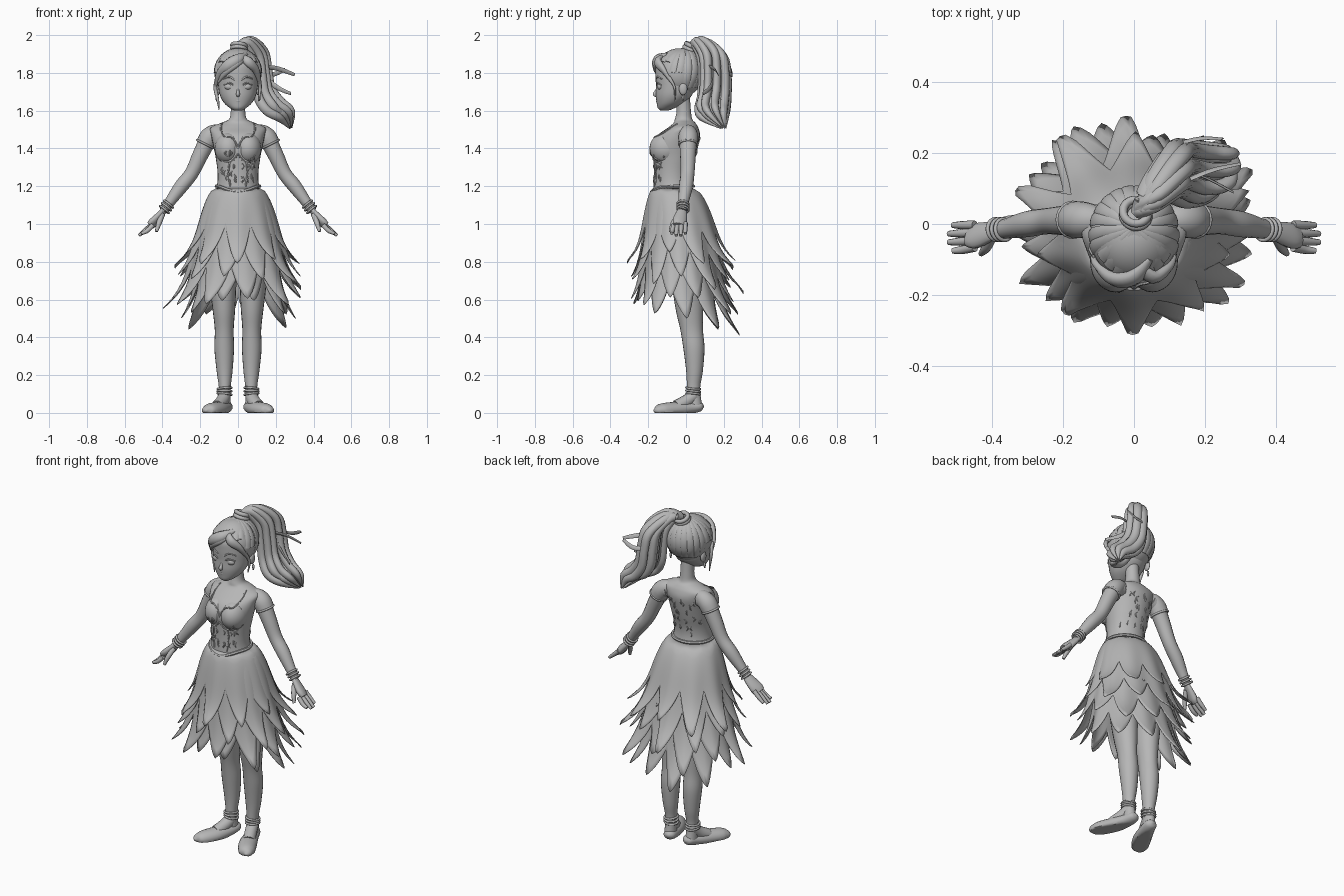
import bpy, bmesh, math, random
from mathutils import Vector, Matrix

random.seed(4)
if "Cube" in bpy.data.objects:
    bpy.data.objects.remove(bpy.data.objects["Cube"])

grey = bpy.data.materials.new("plain_grey")
grey.use_nodes = True
grey.diffuse_color = (0.47, 0.47, 0.47, 1)
grey.node_tree.nodes["Principled BSDF"].inputs["Base Color"].default_value = grey.diffuse_color
SIDES = (("left", 1), ("right", -1))


def finish(name, bm):
    bmesh.ops.recalc_face_normals(bm, faces=bm.faces)
    me = bpy.data.meshes.new(name)
    bm.to_mesh(me)
    bm.free()
    me.materials.append(grey)
    ob = bpy.data.objects.new(name, me)
    bpy.context.collection.objects.link(ob)
    bpy.ops.object.select_all(action="DESELECT")
    ob.select_set(True)
    bpy.context.view_layer.objects.active = ob
    bpy.ops.object.shade_smooth_by_angle(angle=math.radians(50))
    return ob


def smooth_path(pts, steps=5):
    """Catmull-Rom resampling of points of any dimension."""
    p = [pts[0]] + list(pts) + [pts[-1]]
    out = []
    for a, b, c, d in zip(p, p[1:], p[2:], p[3:]):
        for k in range(steps):
            t = k / steps
            out.append([0.5 * (2*y + (z-x)*t + (2*x-5*y+4*z-w)*t*t + (3*y-x-3*z+w)*t**3)
                        for x, y, z, w in zip(a, b, c, d)])
    return out + [list(pts[-1])]


def skin(name, rings, caps=True):
    bm = bmesh.new()
    vs = [[bm.verts.new(v) for v in ring] for ring in rings]
    n = len(vs[0])
    for r, s in zip(vs, vs[1:]):
        for i in range(n):
            j = (i + 1) % n
            bm.faces.new((r[i], r[j], s[j], s[i]))
    if caps:
        bm.faces.new(vs[0])
        bm.faces.new(vs[-1])
    return finish(name, bm)


def loft(name, rows, sides=32):
    """Stack of horizontal ellipses: z, centre x, centre y, radius x, radius y."""
    angs = [math.tau * i / sides for i in range(sides)]
    return skin(name, [[(cx + rx*math.cos(a), cy + ry*math.sin(a), z) for a in angs]
                       for z, cx, cy, rx, ry in smooth_path(rows)])


def tube(name, pts, flat=1.0, sides=10, up=(0, 0, 1), floor=None, s=1):
    """Tapered tube through (x, y, z, radius); flat squashes it along up."""
    path = smooth_path([(p[0]*s,) + tuple(p[1:]) for p in pts])
    rings = []
    for i, (x, y, z, r) in enumerate(path):
        a, b = path[max(i-1, 0)], path[min(i+1, len(path)-1)]
        t = (Vector(b[:3]) - Vector(a[:3])).normalized()
        side = t.cross(Vector(up)).normalized()
        nor = side.cross(t)
        r = max(r, 0.001)
        ring = [Vector((x, y, z)) + side*r*math.cos(k*math.tau/sides)
                + nor*r*flat*math.sin(k*math.tau/sides) for k in range(sides)]
        if floor is not None:
            for v in ring:
                v.z = max(v.z, floor)
        rings.append(ring)
    return skin(name, rings)


def ball(name, c, radii, cuts=()):
    bm = bmesh.new()
    bmesh.ops.create_uvsphere(bm, u_segments=28, v_segments=18, radius=1)
    bmesh.ops.transform(bm, verts=bm.verts,
                        matrix=Matrix.Translation(c) @ Matrix.Diagonal((*radii, 1)))
    for co, no in cuts:
        bmesh.ops.bisect_plane(bm, geom=bm.verts[:] + bm.edges[:] + bm.faces[:],
                               plane_co=co, plane_no=no, clear_outer=True)
    return finish(name, bm)


def hoop(name, c, axis, big, small):
    q = Vector(axis).to_track_quat("Z", "Y")
    rings = []
    for i in range(25):
        a = math.tau * i / 24
        d = Vector((math.cos(a), math.sin(a), 0))
        rings.append([Vector(c) + q @ (d*(big + small*math.cos(b)) + Vector((0, 0, small*math.sin(b))))
                      for b in [math.tau*k/8 for k in range(8)]])
    return skin(name, rings, caps=False)


# Torso and neck
TORSO = [(1.1, 0, -.06, .14, .12), (1.2, 0, -.07, .112, .102), (1.27, 0, -.07, .108, .1),
         (1.35, 0, -.062, .118, .112), (1.41, 0, -.058, .13, .122), (1.47, 0, -.038, .142, .112),
         (1.51, 0, -.015, .145, .08), (1.535, 0, -.008, .09, .058), (1.555, 0, -.013, .048, .046),
         (1.6, 0, -.012, .038, .038), (1.68, 0, -.02, .038, .04)]
loft("torso", TORSO)
loft("hips", [(1.15, 0, -.05, .13, .11), (1.0, 0, -.01, .16, .13), (.88, 0, 0, .15, .12), (.8, 0, .01, .1, .08)])
BUST, BUST_SIZE = Vector((.052, -.105, 1.4)), Vector((.072, .088, .085))
for side, s in SIDES:
    ball(side + "_bust", (BUST.x*s, BUST.y, BUST.z), BUST_SIZE)


def skin_point(x, z, back=False):
    """Point on the torso surface at x, z."""
    row = min(smooth_path(TORSO, 20), key=lambda r: abs(r[0] - z))
    h = row[4] * math.sqrt(max(0, 1 - (x / row[3])**2))
    if back:
        return (x, row[2] + h, z)
    q = 1 - ((abs(x) - BUST.x) / BUST_SIZE.x)**2 - ((z - BUST.z) / BUST_SIZE.z)**2
    return (x, min(row[2] - h, BUST.y - BUST_SIZE.y*math.sqrt(q) if q > 0 else 1), z)


# Bodice trims, waistband and leaf embroidery
for side, s in SIDES:
    for k, line in enumerate(([(.085, 1.53), (.09, 1.5), (.075, 1.465), (.04, 1.46), (.015, 1.435), (0, 1.40)],
                              [(.115, 1.36), (.07, 1.33), (.03, 1.335), (0, 1.37)],
                              [(.045, 1.32), (.05, 1.27), (.04, 1.2)])):
        tube(f"{side}_bodice_trim_{k}", [skin_point(x*s, z) + (.005,) for x, z in line], sides=6)
    for i in range(26):
        back = i > 13
        x, z = random.uniform(.01, .09), random.uniform(1.22, 1.47 if back else 1.38)
        bend = random.uniform(-.012, .012)
        tube(f"{side}_leaf_{i}", [skin_point((x + bend*d*d)*s, z + .016*d, back) + (.005*(1.1 - abs(d)),)
                                  for d in (-1, 0, 1)], sides=6, up=(0, 1, 0))
for k in range(2):
    band = []
    for i in range(33):
        a = math.tau * i / 32
        dip = max(0, -math.sin(a))**4
        grow = 1 + .07*dip + .05*k
        band.append((.115*grow*math.cos(a), -.068 + .107*grow*math.sin(a), 1.2 - .028*k - .03*dip, .009))
    tube(f"waistband_{k}", band, sides=6)


# Skirt: nested bell layers whose pointed petals flare at the tips
def skirt_layer(name, petals, tip_z, rx, ry, tilt, shrink, phase):
    top, cols, rows = 1.19, 14, 14
    tips = [random.uniform(-.04, .04) for _ in range(petals)]
    rings = [[] for _ in range(rows + 1)]
    for i in range(petals * cols):
        petal, u = i // cols, (i % cols) / cols * 2 - 1
        a = math.tau * (i / cols + phase) / petals
        span = top - tip_z + tilt * math.sin(a)
        hem = 1 - .17/span + (.17 + tips[petal])/span * (1 - abs(u)**1.3)
        for j, ring in enumerate(rings):
            t = hem * j / rows
            f = .7*t**.52 + .3*min(t, 1.04)**6
            k = shrink * (1 + .03*t*math.cos(math.pi * u) + .012*math.sin(3*a + phase))
            lean = .02 * t**6 * math.sin(2.3 * petal)
            ring.append((k*(.115 + (rx - .115)*f) * math.cos(a + lean),
                         -.068*(1 - min(f, 1)) + k*(.105 + (ry - .105)*f) * math.sin(a + lean), top - span*t))
    mod = skin(name, rings, caps=False).modifiers.new("thickness", "SOLIDIFY")
    mod.thickness = .004


skirt_layer("skirt_outer", 10, .81, .315, .28, .02, 1.0, .0)
skirt_layer("skirt_second", 11, .70, .35, .285, .03, .985, .4)
skirt_layer("skirt_third", 11, .58, .375, .29, .03, .965, .0)
skirt_layer("skirt_inner", 10, .50, .315, .29, .06, .94, .5)
skirt_layer("skirt_lining", 9, .85, .22, .2, .0, .9, .2)

# Arms, hands, legs and shoes
for side, s in SIDES:
    tube(side + "_arm", [(.10, .015, 1.475, .04), (.15, .012, 1.455, .046), (.197, .01, 1.37, .042),
                         (.245, .008, 1.27, .037), (.3, 0, 1.2, .037), (.355, -.012, 1.125, .029),
                         (.395, -.02, 1.07, .023)], up=(0, 1, 0), sides=16, s=s)
    tube(side + "_sleeve", [(.09, .01, 1.492, .035), (.125, .012, 1.48, .047), (.152, .012, 1.458, .052),
                            (.172, .012, 1.425, .05)], up=(0, 1, 0), sides=18, s=s)
    hoop(side + "_sleeve_hem", (.173*s, .012, 1.423), (.45*s, 0, -.9), .048, .006)
    for k in range(3):
        hoop(f"{side}_bracelet_{k}", ((.368 + .011*k)*s, -.016, 1.105 - .014*k), (.6*s, -.1, -.75), .03, .006)
        hoop(f"{side}_anklet_{k}", (.071*s, .038, .1 + .015*k), (.1*s*(k-1), .1, 1), .037, .006)
    tube(side + "_palm", [(.385, -.018, 1.08, .022), (.41, -.024, 1.05, .032), (.445, -.033, 1.012, .039),
                          (.465, -.035, .992, .032)], flat=.55, sides=14, up=(.2, .35, 1), s=s)
    for k in range(4):
        y, reach = -.066 + .021*k, (.85, 1, 1, .85)[k]
        drop = .004 * k - .012
        tube(f"{side}_finger_{k}", [(.45, y, 1.006 + drop, .0125), (.45 + .038*reach, y*1.1, .975 + drop, .012),
                                    (.45 + .074*reach, y*1.15, 1.01 - .071*reach, .008)], s=s)
    tube(side + "_thumb", [(.4, -.035, 1.05, .014), (.418, -.067, 1.005, .014),
                           (.432, -.084, .96, .008)], s=s)
    loft(side + "_leg", [(z, x*s, y, rx, ry) for z, x, y, rx, ry in (
        (.95, .08, 0, .08, .09), (.7, .08, .01, .072, .085), (.55, .075, .018, .06, .073),
        (.44, .073, .03, .05, .06), (.34, .073, .042, .052, .056), (.22, .071, .045, .042, .044),
        (.13, .07, .04, .031, .035), (.04, .07, .045, .032, .04))], 20)
    tube(side + "_instep", [(.07, .045, .095, .033), (.083, .005, .064, .034), (.108, -.05, .034, .034)], s=s, sides=14)
    tube(side + "_shoe", [(.056, .093, .035, .008), (.06, .075, .034, .032), (.075, .02, .026, .041),
                          (.108, -.06, .018, .05), (.145, -.125, .014, .046), (.165, -.153, .013, .03),
                          (.172, -.17, .012, .006)], flat=.8, sides=20, floor=0, s=s)

# Head and face
loft("head", [(1.6, 0, -.115, .018, .018), (1.613, 0, -.105, .042, .044), (1.64, 0, -.083, .073, .072),
              (1.68, 0, -.065, .095, .095), (1.73, 0, -.055, .104, .104), (1.79, 0, -.05, .107, .112),
              (1.85, 0, -.045, .1, .112), (1.9, 0, -.03, .07, .08), (1.925, 0, -.02, .015, .015)])
tube("nose", [(0, -.152, 1.72, .005), (0, -.16, 1.7, .008), (0, -.166, 1.686, .0105), (0, -.153, 1.677, .006)],
     up=(0, 1, 0))
tube("upper_lip", [(-.036, -.13, 1.658, .003), (0, -.152, 1.65, .007), (.036, -.13, 1.658, .003)])
tube("lower_lip", [(-.028, -.13, 1.65, .003), (0, -.147, 1.64, .008), (.028, -.13, 1.65, .003)])
for side, s in SIDES:
    ball(side + "_eye", (.045*s, -.136, 1.727), (.026, .017, .018))
    tube(side + "_upper_lid", [(.018, -.153, 1.729, .003), (.043, -.153, 1.747, .004), (.074, -.131, 1.735, .003)], s=s)
    tube(side + "_brow", [(.018, -.157, 1.763, .004), (.045, -.15, 1.779, .005), (.078, -.126, 1.767, .003)], s=s)
    ball(side + "_ear", (.105*s, -.015, 1.715), (.012, .022, .032))
    tube(side + "_earring", [(.112*s, -.015, 1.683, .004), (.113*s, -.016, 1.67, .007), (.113*s, -.016, 1.65, .003)],
         up=(0, 1, 0))

# Hair swept up into a tie
HAIR, SIZE = Vector((0, -.035, 1.8)), (.124, .13, .13)
ball("hair_cap", HAIR, SIZE, [((0, -.16, 1.85), (0, -.77, -.63)), ((0, 0, 1.675), (0, .25, -.97))])
for k in range(22):
    a = math.tau * k / 22
    low = 1.1 if math.sin(a) < -.5 else 1.55 if math.sin(a) < .1 else 2.2
    pts = []
    for j in range(6):
        p = .12 + (low - .12) * j / 5
        pts.append((HAIR.x + SIZE[0]*math.sin(p)*math.cos(a), HAIR.y + SIZE[1]*math.sin(p)*math.sin(a) + .03*(1 - j/5),
                    HAIR.z + SIZE[2]*math.cos(p), .006 + .013*math.sin(p)))
    tube(f"swept_lock_{k}", pts, flat=.25, up=(math.cos(a), math.sin(a), .5), sides=8)
FRINGE = {"long_fringe": [(.045, -.1, 1.9, .01), (0, -.15, 1.875, .028), (-.055, -.155, 1.84, .03), (-.1, -.115, 1.79, .02), (-.118, -.08, 1.73, .006)],
          "lower_fringe": [(.04, -.13, 1.88, .01), (-.01, -.16, 1.85, .022), (-.065, -.15, 1.805, .018), (-.105, -.11, 1.75, .005)],
          "short_fringe": [(.02, -.12, 1.89, .012), (.055, -.15, 1.86, .026), (.095, -.12, 1.815, .02), (.117, -.07, 1.74, .006)],
          "right_side_lock": [(-.108, -.09, 1.78, .012), (-.12, -.07, 1.72, .01), (-.108, -.075, 1.66, .008), (-.1, -.08, 1.605, .002)],
          "left_side_lock": [(.108, -.09, 1.78, .012), (.117, -.06, 1.72, .009), (.108, -.06, 1.65, .003)]}
for name, pts in FRINGE.items():
    tube(name, pts, flat=.7, up=(0, -1, .4))
for k in range(2):
    hoop(f"hair_tie_{k}", (.005, .025 + .01*k, 1.925 + .018*k), (.1, .35, .9), .036, .012)

# Ponytail: a fan of overlapping locks, plus ribbons
TAIL = [(.01, .03, 1.94, .028), (.05, .08, 1.967, .036), (.105, .14, 1.905, .038), (.122, .152, 1.81, .036),
        (.138, .15, 1.71, .037), (.185, .14, 1.64, .036), (.25, .15, 1.59, .03), (.28, .2, 1.51, .002)]
SPREAD = (0, .035, .06, .068, .07, .075, .06, .012)
for k in range(13):
    off, wide, cut = (k - 6) / 6, random.uniform(-1, 1), k % 4 == 1
    pts = []
    for j, (x, y, z, r) in enumerate(TAIL[:len(TAIL) - cut]):
        f = SPREAD[j]
        pts.append((x + .55*wide*f, y + off*f, z + .2*wide*f - .35*abs(off)*f, r*.72))
    pts[-1] = (*pts[-1][:3], .002)
    tube(f"ponytail_lock_{k}", pts, up=(.3, 1, .2), sides=12, flat=.8)
for k, end in enumerate(((.3, .17, 1.79), (.28, .09, 1.69), (.25, .24, 1.82))):
    a, b = Vector((.1, .1 + .06*k, 1.84 - .02*k)), Vector(end)
    mid = a.lerp(b, .55) + Vector((0, .01, -.02 if k else .01))
    tube(f"ribbon_{k}", [(*a, .01), (*mid, .013), (*b, .009)], flat=.25, up=(0, 1, .4), sides=8)
